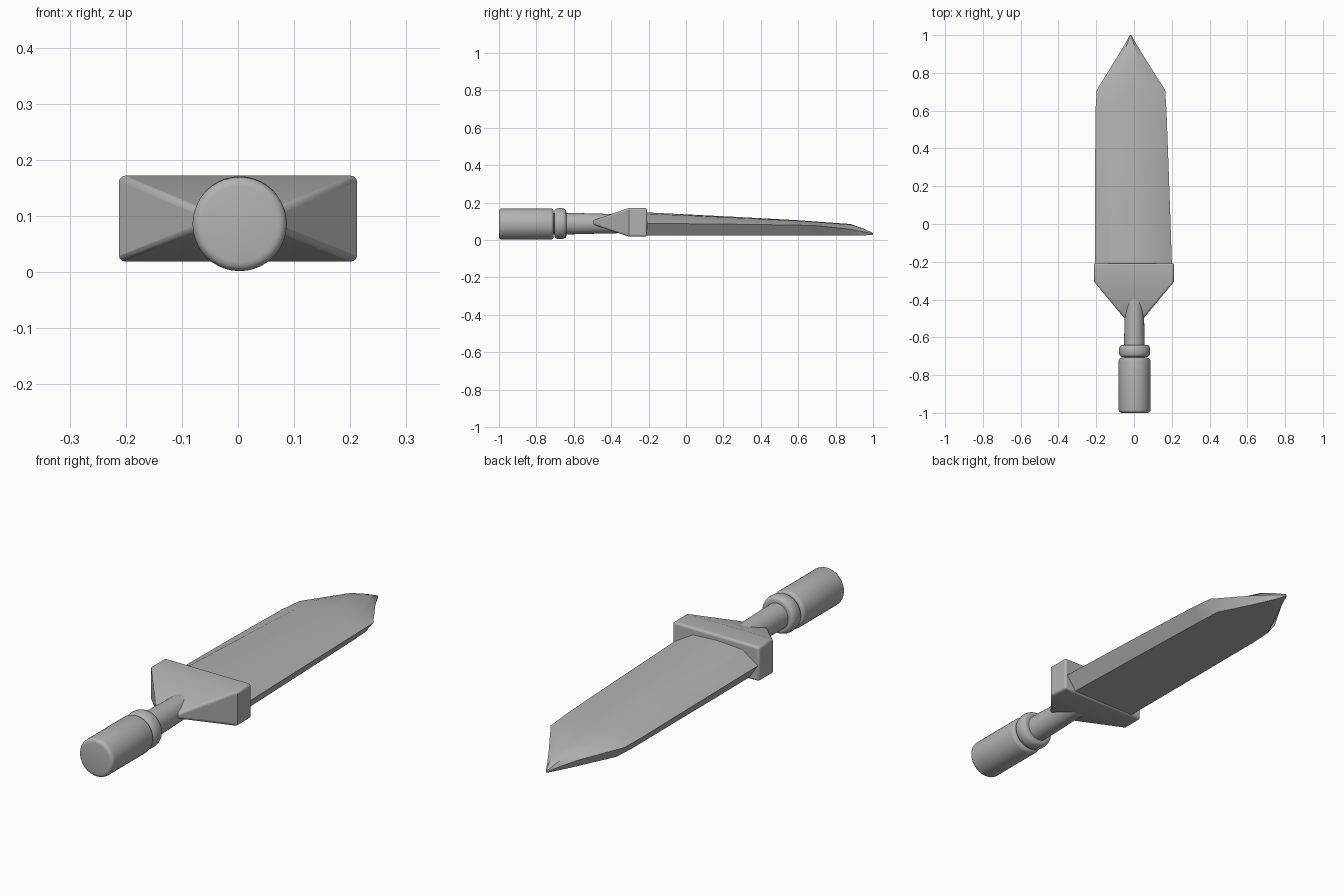
import bpy, bmesh, math

if "Cube" in bpy.data.objects:
    bpy.data.objects.remove(bpy.data.objects["Cube"])

steel = bpy.data.materials.new("grey")
steel.diffuse_color = (0.45, 0.45, 0.45, 1)
steel.use_nodes = True
steel.node_tree.nodes["Principled BSDF"].inputs["Base Color"].default_value = steel.diffuse_color


def make(name, rings, bevel=0.0, angle=35):
    """Loft closed rings of points, cap both ends, optionally bevel, shade smooth."""
    bm = bmesh.new()
    loops = [[bm.verts.new(p) for p in ring] for ring in rings]
    n = len(loops[0])
    for a, b in zip(loops, loops[1:]):
        for i in range(n):
            j = (i + 1) % n
            bm.faces.new((a[i], a[j], b[j], b[i]))
    bm.faces.new(loops[0][::-1])
    bm.faces.new(loops[-1])
    bmesh.ops.recalc_face_normals(bm, faces=bm.faces)
    mesh = bpy.data.meshes.new(name)
    bm.to_mesh(mesh)
    bm.free()
    mesh.materials.append(steel)
    ob = bpy.data.objects.new(name, mesh)
    bpy.context.collection.objects.link(ob)
    if bevel:
        mod = ob.modifiers.new("rounding", "BEVEL")
        mod.width, mod.segments = bevel, 3
        mod.limit_method = "ANGLE"
        mod.angle_limit = math.radians(40)
    bpy.ops.object.select_all(action="DESELECT")
    ob.select_set(True)
    bpy.context.view_layer.objects.active = ob
    bpy.ops.object.shade_smooth_by_angle(angle=math.radians(angle))
    return ob


def turned(name, profile, cx, cz, squash=1.0, angle=50):
    """Round part along y from (y, radius) pairs."""
    n = 40
    rings = [[(cx + r * squash * math.cos(math.tau * i / n), y,
               cz + r * math.sin(math.tau * i / n)) for i in range(n)]
             for y, r in profile]
    return make(name, rings, angle=angle)


# Blade: bevelled section, thinning towards an off-centre point
def blade_ring(y, xl, xr, z_edge, z_top, z_bot):
    c, h = (xl + xr) / 2, (xr - xl) / 2
    shoulder = z_edge + (z_top - z_edge) * 0.88
    pts = [(-1, z_edge), (-0.62, shoulder), (0, z_top), (0.55, shoulder),
           (1, z_edge), (0.78, z_bot), (-0.78, z_bot)]
    return [(c + f * h, y, z) for f, z in pts]


make("blade", [blade_ring(*s) for s in (
    (-0.25, -0.207, 0.202, 0.090, 0.150, 0.025),
    (0.25, -0.206, 0.185, 0.085, 0.125, 0.025),
    (0.60, -0.204, 0.172, 0.080, 0.106, 0.024),
    (0.71, -0.197, 0.165, 0.076, 0.098, 0.024),
    (0.88, -0.092, 0.056, 0.058, 0.086, 0.024),
    (0.95, -0.049, 0.014, 0.044, 0.061, 0.025),
    (1.00, -0.022, -0.014, 0.034, 0.038, 0.028))], angle=25)


# Guard: rounded block tapering to the grip
def rect(y, hx, z0, z1):
    return [(-hx, y, z0), (hx, y, z0), (hx, y, z1), (-hx, y, z1)]


make("guard", [rect(-0.50, 0.050, 0.084, 0.104),
               rect(-0.305, 0.212, 0.019, 0.172),
               rect(-0.208, 0.212, 0.019, 0.172)], bevel=0.016)

# Grip
turned("grip", [(-0.73, 0.058), (-0.60, 0.057), (-0.45, 0.053), (-0.30, 0.050)],
       0.002, 0.088, 0.95)

# Collar ring: rounded bead
turned("collar", [(-0.672 + 0.032 * math.sin(a), 0.060 + 0.023 * math.cos(a) ** 0.6)
                  for a in [math.radians(d) for d in range(-88, 89, 11)]],
       0.003, 0.088)

# Pommel: cylinder with rounded rims
rim = [(0.016 * (1 - math.sin(a)), 0.068 + 0.016 * math.cos(a))
       for a in [math.radians(d) for d in (90, 67.5, 45, 22.5, 0)]]
turned("pommel", [(-1 + d, r) for d, r in rim] + [(-0.708 - d, r) for d, r in rim[::-1]],
       0.003, 0.086)
